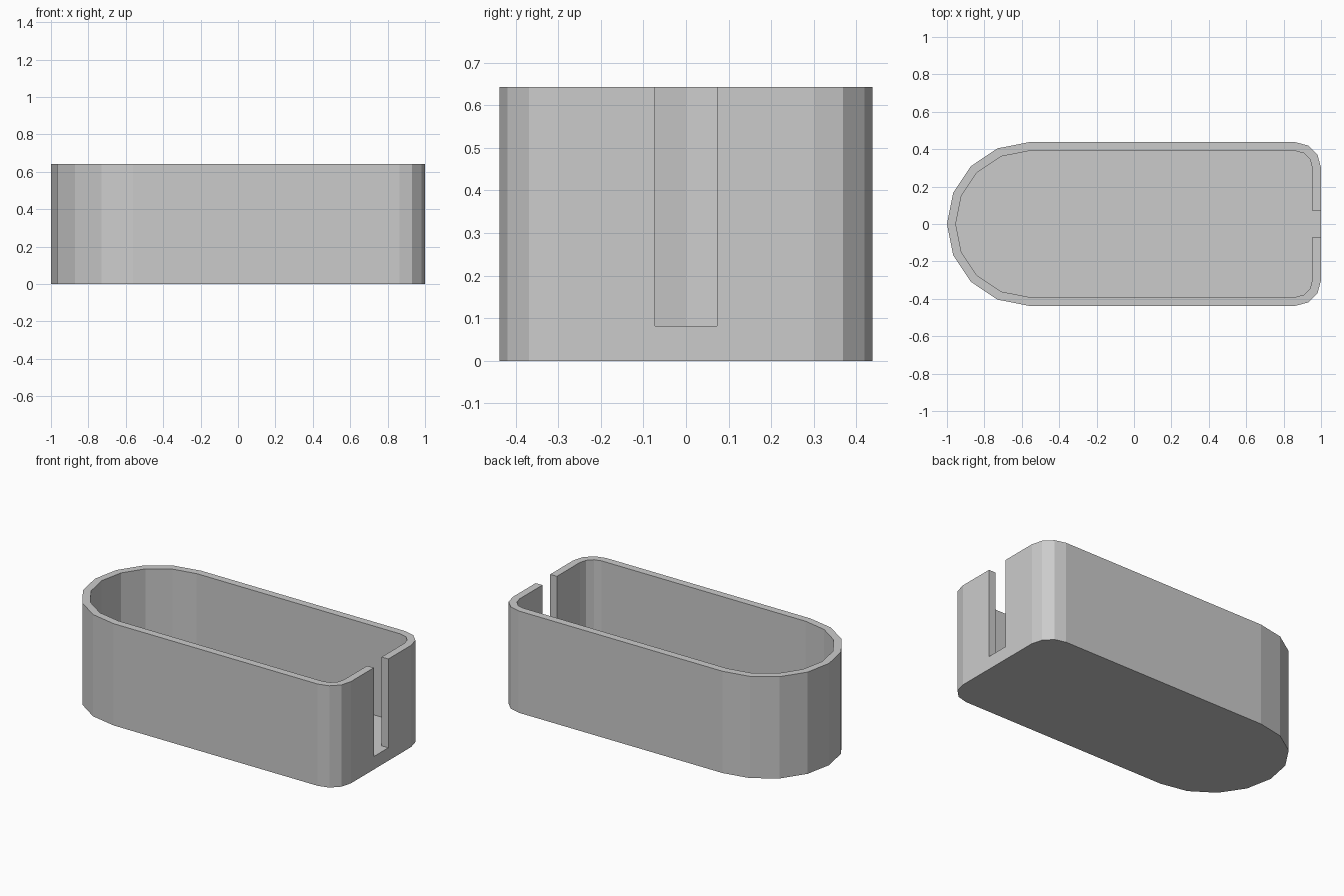
import bpy
import bmesh
from math import cos, sin, radians

if "Cube" in bpy.data.objects:
    bpy.data.objects.remove(bpy.data.objects["Cube"], do_unlink=True)

HEIGHT, FLOOR, WALL = 0.643, 0.082, 0.047
HALF_WIDTH, CORNER, SLOT = 0.4375, 0.137, 0.0725


def arc(cx, cy, radius, start, end, steps):
    angles = [radians(start + (end - start) * i / steps) for i in range(steps + 1)]
    return [(cx + radius * cos(a), cy + radius * sin(a)) for a in angles]


def outline(inset):
    """Rounded left end and small rounded corners on the right, counter-clockwise."""
    cx, cy = 1 - CORNER, HALF_WIDTH - CORNER
    return (arc(cx, cy, CORNER - inset, 0, 90, 3)
            + arc(HALF_WIDTH - 1, 0, HALF_WIDTH - inset, 90, 270, 8)
            + arc(cx, -cy, CORNER - inset, -90, 0, 3))


def prism(name, points, bottom, top):
    bm = bmesh.new()
    base = bm.faces.new([bm.verts.new((x, y, bottom)) for x, y in points])
    lid = bmesh.ops.extrude_face_region(bm, geom=[base])["geom"]
    verts = [g for g in lid if isinstance(g, bmesh.types.BMVert)]
    bmesh.ops.translate(bm, verts=verts, vec=(0, 0, top - bottom))
    bmesh.ops.recalc_face_normals(bm, faces=bm.faces)
    mesh = bpy.data.meshes.new(name)
    bm.to_mesh(mesh)
    bm.free()
    obj = bpy.data.objects.new(name, mesh)
    bpy.context.collection.objects.link(obj)
    return obj


# Outer body
body = prism("open_box", outline(0), 0, HEIGHT)

# Cavity with the end slot as one cutter, so slot and floor are level
inner = 1 - WALL
tab = [(inner, -SLOT), (1.2, -SLOT), (1.2, SLOT), (inner, SLOT)]
cutter = prism("cavity_cutter", outline(WALL) + tab, FLOOR, HEIGHT + 0.2)

cut = body.modifiers.new("cavity", 'BOOLEAN')
cut.operation = 'DIFFERENCE'
cut.solver = 'EXACT'
cut.object = cutter
bpy.context.view_layer.objects.active = body
body.select_set(True)
bpy.ops.object.modifier_apply(modifier=cut.name)
bpy.data.objects.remove(cutter, do_unlink=True)

# Plain grey material
grey = bpy.data.materials.new("grey")
grey.use_nodes = True
grey.diffuse_color = (0.6, 0.6, 0.6, 1)
grey.node_tree.nodes["Principled BSDF"].inputs["Base Color"].default_value = (0.6, 0.6, 0.6, 1)
body.data.materials.clear()
body.data.materials.append(grey)
for face in body.data.polygons:
    face.material_index = 0
